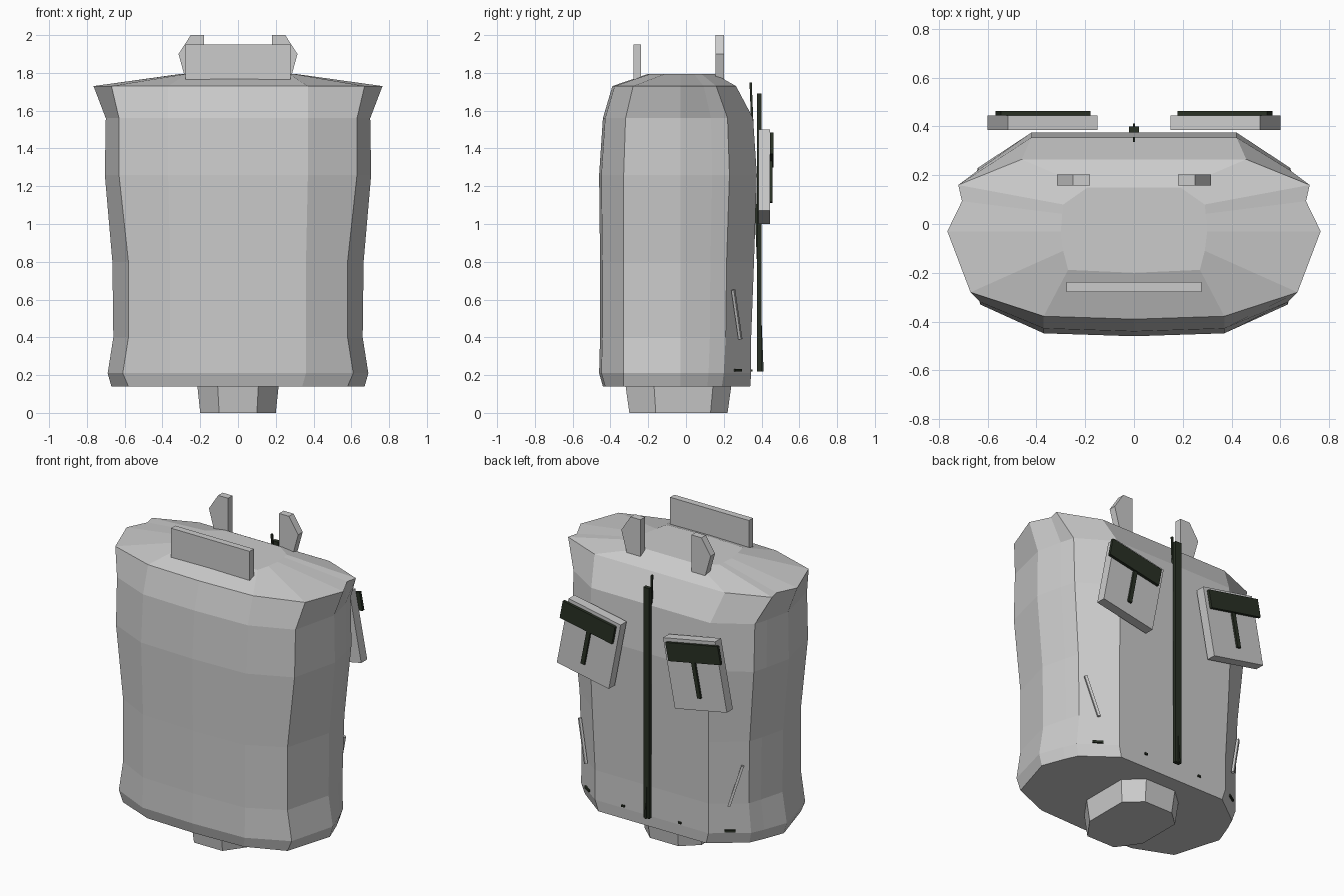
import bpy, bmesh, math
from mathutils import Vector, Matrix

if "Cube" in bpy.data.objects:
    bpy.data.objects.remove(bpy.data.objects["Cube"])


def material(name, col):
    m = bpy.data.materials.new(name)
    m.diffuse_color = (*col, 1)
    m.use_nodes = True
    m.node_tree.nodes["Principled BSDF"].inputs["Base Color"].default_value = m.diffuse_color
    return m


GREY = material("light grey", (0.6, 0.6, 0.6))
DARK = material("dark olive", (0.022, 0.03, 0.018))


def finish(name, bm, mat):
    bmesh.ops.recalc_face_normals(bm, faces=bm.faces)
    me = bpy.data.meshes.new(name)
    bm.to_mesh(me)
    bm.free()
    me.materials.append(mat)
    ob = bpy.data.objects.new(name, me)
    bpy.context.collection.objects.link(ob)
    return ob


def loft(name, rings, mat):
    bm = bmesh.new()
    vs = [[bm.verts.new(p) for p in r] for r in rings]
    n = len(vs[0])
    for a, b in zip(vs, vs[1:]):
        for i in range(n):
            j = (i + 1) % n
            bm.faces.new((a[i], a[j], b[j], b[i]))
    bm.faces.new(vs[0])
    bm.faces.new(vs[-1])
    return finish(name, bm, mat)


def box(name, size, matrix, mat):
    bm = bmesh.new()
    bmesh.ops.create_cube(bm, size=1)
    bmesh.ops.transform(bm, matrix=matrix @ Matrix.Diagonal((*size, 1)), verts=bm.verts)
    return finish(name, bm, mat)


def at(x, y, z):
    return Matrix.Translation((x, y, z))


def bar(name, a, b, w, d, mat):
    # box stretched between two points
    a, b = Vector(a), Vector(b)
    rot = (b - a).to_track_quat('Z', 'Y').to_matrix().to_4x4()
    return box(name, (w, d, (b - a).length), Matrix.Translation((a + b) / 2) @ rot, mat)


# Torso: z, front y, front x, front corner x/y, side x, back corner x/y, back x/y
SECTIONS = [
    (0.14, -.44, .34, .58, -.33, .67, .58, .19, .38, .34),
    (0.21, -.46, .36, .61, -.33, .69, .60, .20, .40, .345),
    (0.40, -.455, .36, .58, -.33, .66, .59, .21, .40, .345),
    (0.80, -.455, .36, .58, -.33, .665, .60, .215, .41, .36),
    (1.26, -.46, .37, .63, -.33, .705, .64, .23, .42, .375),
    (1.56, -.44, .37, .63, -.32, .70, .64, .22, .42, .355),
    (1.73, -.39, .37, .67, -.28, .765, .72, .16, .46, .265),
    (1.795, -.20, .27, .29, -.11, .30, .29, .08, .19, .15),
]


def section(z, fy, fx, cx, cy, sx, bcx, bcy, bx, by):
    notch = 0.033 if z == 1.73 else 0.0   # crease behind the shoulder
    s2 = (sx + (bcx - sx) * .6 - notch, -.03 + (bcy + .03) * .65)
    half = [(fx, fy + .012), (cx, cy), (sx, -.03), s2, (bcx, bcy), (bx, by)]
    pts = [(0, fy)] + half + [(0, by)] + [(-x, y) for x, y in reversed(half)]
    return [(x, y, z) for x, y in pts]


loft("torso", [section(*s) for s in SECTIONS], GREY)

# Plug under the torso
octagon = [(.1, -.3), (.2, -.16), (.2, .13), (.1, .22),
           (-.1, .22), (-.2, .13), (-.2, -.16), (-.1, -.3)]
loft("base_plug", [[(x * k, -.04 + (y + .04) * k, z) for x, y in octagon]
                   for z, k in ((0, 1), (.15, 1.08))], GREY)

# Collar at the front and two tabs at the back
box("front_collar", (.555, .042, .22), at(0, -.258, 1.84), GREY)
TAB = [(.18, 1.72), (.18, 2.0), (.25, 2.0), (.315, 1.90), (.265, 1.72)]

for side, s in (("right", 1), ("left", -1)):
    loft(f"{side}_collar_tab", [[(x * s, y, z) for x, z in TAB] for y in (.157, .202)], GREY)

    # Tilted chest pocket with flap and strap
    m = at(s * .375, .415, 1.25) @ Matrix.Rotation(-s * math.radians(11), 4, 'Y')
    box(f"{side}_pocket", (.374, .06, .438), m, GREY)
    box(f"{side}_pocket_flap", (.375, .018, .115), m @ at(s * .025, .039, .14), DARK)
    box(f"{side}_pocket_strap", (.026, .014, .22), m @ at(s * .01, .036, -.03), DARK)

    # Slanted side pocket trim
    bar(f"{side}_side_trim", (s * .575, .25, .65), (s * .505, .288, .39), .016, .016, GREY)

    # Small hem stitches
    bar(f"{side}_outer_stitch", (s * .475, .292, .225), (s * .53, .258, .225), .012, .014, DARK)
    box(f"{side}_inner_stitch", (.02, .014, .012), at(s * .2, .346, .225), DARK)

# Zip down the back, with a thin raised edge
box("zip", (.042, .025, 1.47), at(0, .388, .955), DARK)
bar("zip_edge", (0, .342, 1.75), (0, .405, .22), .010, .012, DARK)
